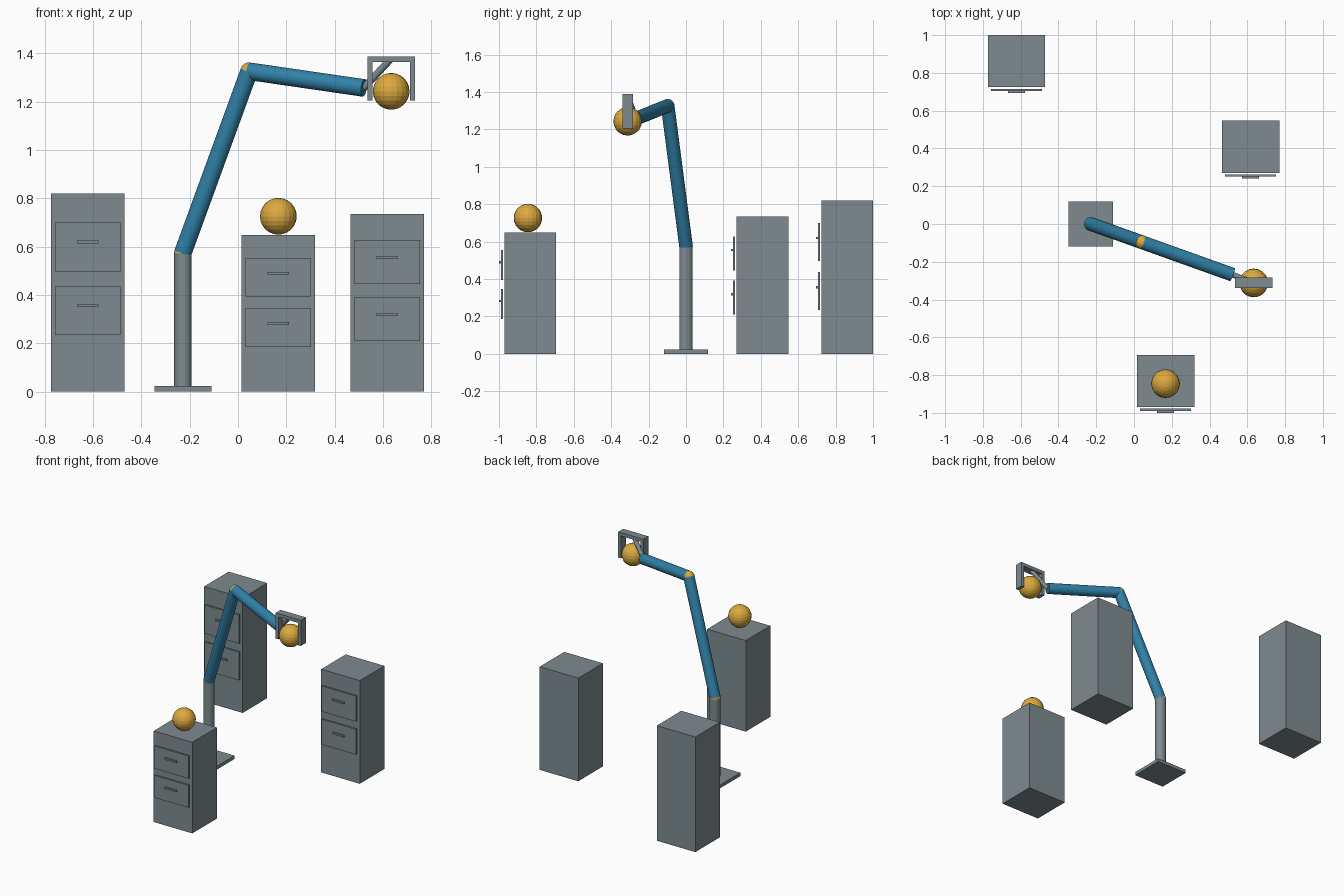
import bpy
from mathutils import Vector

if "Cube" in bpy.data.objects:
    bpy.data.objects.remove(bpy.data.objects["Cube"])


def material(name, rgb):
    m = bpy.data.materials.new(name)
    m.diffuse_color = (*rgb, 1)
    m.use_nodes = True
    m.node_tree.nodes["Principled BSDF"].inputs["Base Color"].default_value = m.diffuse_color
    return m


GREY = material("steel grey", (0.21, 0.26, 0.28))
BLUE = material("arm blue", (0.03, 0.22, 0.39))
GOLD = material("warm gold", (0.72, 0.40, 0.05))


def finish(name, mat):
    ob = bpy.context.object
    ob.name = name
    ob.data.materials.append(mat)
    return ob


def box(name, x, y, z, mat=GREY):
    """Box from (min, max) ranges along each axis."""
    mid = [(a + b) / 2 for a, b in (x, y, z)]
    bpy.ops.mesh.primitive_cube_add(size=1, location=mid)
    ob = finish(name, mat)
    ob.scale = [b - a for a, b in (x, y, z)]
    bpy.ops.object.transform_apply(location=False, rotation=False, scale=True)
    return ob


def rod(name, a, b, r, mat, sides=24):
    """Cylinder running from point a to point b."""
    a, b = Vector(a), Vector(b)
    d = b - a
    bpy.ops.mesh.primitive_cylinder_add(
        vertices=sides, radius=r, depth=d.length, location=(a + b) / 2,
        rotation=d.to_track_quat('Z', 'Y').to_euler())
    return finish(name, mat)


def ball(name, centre, r, segments=20, rings=12):
    bpy.ops.mesh.primitive_uv_sphere_add(
        segments=segments, ring_count=rings, radius=r, location=centre)
    return finish(name, GOLD)


# Filing cabinets: centre x, front y, height
for label, cx, fy, h in (("left", -0.622, 0.724, 0.82),
                         ("right", 0.618, 0.271, 0.735),
                         ("front", 0.167, -0.970, 0.649)):
    box(f"{label}_cabinet", (cx - 0.152, cx + 0.152), (fy, fy + 0.276), (0, h))
    # Two drawer fronts with handles, placed as fractions of the height
    for level, lo, hi, grip in (("lower", 0.286, 0.532, 0.434),
                                ("upper", 0.606, 0.854, 0.755)):
        box(f"{label}_{level}_drawer", (cx - 0.135, cx + 0.135),
            (fy - 0.019, fy - 0.008), (lo * h, hi * h))
        box(f"{label}_{level}_handle", (cx - 0.045, cx + 0.045),
            (fy - 0.030, fy - 0.017), (grip * h - 0.006, grip * h + 0.006))

# Ball resting on the front cabinet
ball("resting_ball", (0.167, -0.845, 0.726), 0.076)

# Arm base plate and post
SHOULDER = (-0.228, 0.0, 0.575)
ELBOW = (0.046, -0.098, 1.326)
WRIST = (0.521, -0.268, 1.257)
box("base_plate", (-0.346, -0.110), (-0.118, 0.118), (0, 0.024))
rod("post", (-0.228, 0, 0.024), SHOULDER, 0.036, GREY)

# Arm segments and joints
rod("upper_arm", SHOULDER, ELBOW, 0.0365, BLUE)
rod("forearm", ELBOW, WRIST, 0.0365, BLUE)
ball("shoulder_joint", SHOULDER, 0.0365)
ball("elbow_joint", ELBOW, 0.0365)

# Gripper: link rod, bridge, two fingers and the held ball
rod("wrist_link", WRIST, (0.630, -0.310, 1.375), 0.015, GREY, 16)
GY = (-0.340, -0.284)
box("gripper_bridge", (0.535, 0.733), GY, (1.364, 1.388))
for side, x in (("left", 0.535), ("right", 0.711)):
    box(f"{side}_finger", (x, x + 0.022), GY, (1.205, 1.364))
ball("held_ball", (0.634, -0.312, 1.243), 0.076)
